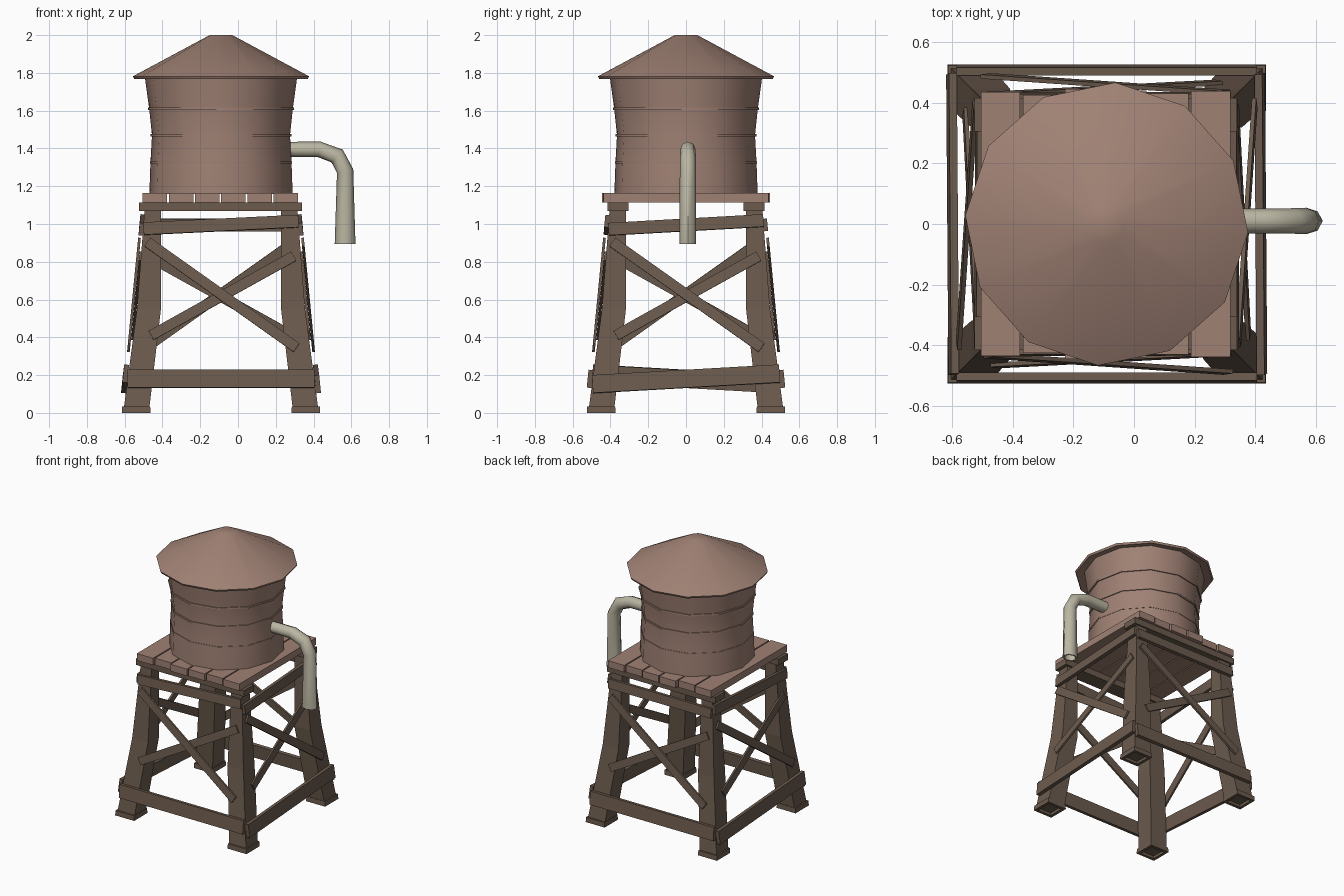
import bpy, bmesh, math
from mathutils import Vector, Matrix

cube = bpy.data.objects.get("Cube")
if cube:
    bpy.data.objects.remove(cube, do_unlink=True)

CX = -0.09  # tower axis


def material(name, rgb):
    m = bpy.data.materials.new(name)
    m.use_nodes = True
    m.diffuse_color = (*rgb, 1)
    m.node_tree.nodes["Principled BSDF"].inputs["Base Color"].default_value = (*rgb, 1)
    return m


CLAY = material("reddish_wood", (0.35, 0.22, 0.175))
DARK = material("dark_timber", (0.15, 0.105, 0.076))
PIPE = material("pale_pipe", (0.50, 0.47, 0.365))


def finish(name, bm, mat, smooth=None):
    bmesh.ops.recalc_face_normals(bm, faces=bm.faces)
    mesh = bpy.data.meshes.new(name)
    bm.to_mesh(mesh)
    bm.free()
    obj = bpy.data.objects.new(name, mesh)
    mesh.materials.append(mat)
    bpy.context.collection.objects.link(obj)
    if smooth:
        bpy.ops.object.select_all(action="DESELECT")
        obj.select_set(True)
        bpy.context.view_layer.objects.active = obj
        bpy.ops.object.shade_smooth_by_angle(angle=math.radians(smooth))
    return obj


def loft(name, rings, mat, smooth=None, caps=True):
    """Skin a list of equal-length point rings."""
    bm = bmesh.new()
    rows = [[bm.verts.new(p) for p in ring] for ring in rings]
    n = len(rows[0])
    for a, b in zip(rows, rows[1:]):
        for i in range(n):
            j = (i + 1) % n
            bm.faces.new((a[i], a[j], b[j], b[i]))
    if caps:
        bm.faces.new(rows[0])
        bm.faces.new(rows[-1])
    return finish(name, bm, mat, smooth)


def box(name, lo, hi, mat):
    ring = lambda z: [(lo[0], lo[1], z), (hi[0], lo[1], z), (hi[0], hi[1], z), (lo[0], hi[1], z)]
    return loft(name, [ring(lo[2]), ring(hi[2])], mat)


def lathe(name, profile, mat, turn=-3.5, sides=12):
    rings = []
    for r, z in profile:
        angles = [math.radians(turn + 360 * i / sides) for i in range(sides)]
        rings.append([(CX + r * math.cos(a), r * math.sin(a), z) for a in angles])
    return loft(name, rings, mat, 40)


# Legs and feet: square sections given as (height, inner, outer) from the axis
LEG = [(0.02, 0.38, 0.515), (0.55, 0.318, 0.445), (1.07, 0.318, 0.405)]
FOOT = [(0.02, 0.395, 0.505), (0, 0.395, 0.505), (0, 0.373, 0.525), (0.035, 0.375, 0.523)]


def corner_post(name, levels, sx, sy):
    rings = [[(CX + sx * u, sy * v, z) for u, v in ((a, a), (b, a), (b, b), (a, b))]
             for z, a, b in levels]
    loft(name, rings, DARK)


for sx, side in ((1, "left"), (-1, "right")):
    for sy, end in ((-1, "front"), (1, "back")):
        corner_post(f"leg_{end}_{side}", LEG, sx, sy)
        corner_post(f"foot_{end}_{side}", FOOT, sx, sy)


def leg_face(z):
    """Distance from the axis to the outer leg face at a height."""
    for (z0, _, a), (z1, _, b) in zip(LEG, LEG[1:]):
        if z <= z1:
            return a + (b - a) * (z - z0) / (z1 - z0)
    return LEG[-1][2]


def board(name, face, start, end, width, thick, gap):
    """Board on one tower face between (across, height) points."""
    p, q = (Vector((u, -leg_face(z) - gap, z)) for u, z in (start, end))
    along = (q - p).normalized()
    out = Vector((0, -1, 0.1))
    out = (out - along * out.dot(along)).normalized()
    up = along.cross(out)
    move = Matrix.Translation((CX, 0, 0)) @ Matrix.Rotation(face * math.pi / 2, 4, "Z")
    corners = [(-1, -1), (1, -1), (1, 1), (-1, 1)]
    loft(name, [[move @ (c + up * s * width / 2 + out * t * thick / 2) for s, t in corners]
                for c in (p, q)], DARK)


# Boards on each face: tilt of the lower rail, tilt of the upper rail
TILTS = [(0, 0.02), (0.028, 0.023), (0, 0), (0.028, -0.023)]
for f, (low, high) in enumerate(TILTS):
    side = ("front", "left", "back", "right")[f]
    board(f"lower_rail_{side}", f, (-0.495, 0.18 - low), (0.495, 0.18 + low), 0.095, 0.026, 0.014)
    board(f"upper_rail_{side}", f, (-0.41, 0.995 - high), (0.41, 0.995 + high), 0.066, 0.026, 0.008)
    board(f"falling_brace_{side}", f, (-0.39, 0.905), (0.40, 0.345), 0.055, 0.014, 0.016)
    board(f"rising_brace_{side}", f, (-0.37, 0.41), (0.385, 0.83), 0.055, 0.014, 0.003)

# Deck: two bearers and six planks
for sy, end in ((-1, "front"), (1, "back")):
    box(f"bearer_{end}", (-0.525, sy * 0.36 - 0.055, 1.07), (0.34, sy * 0.36 + 0.055, 1.115), DARK)
for i, reach in enumerate((0.435, 0.425, 0.445, 0.44, 0.43, 0.438)):
    x = -0.505 + i * 0.1385
    box(f"deck_plank_{i + 1}", (x, -reach, 1.115), (x + 0.13, reach, 1.165), CLAY)

# Tank, bands and roof
lathe("tank", [(0.38, 1.16), (0.374, 1.33), (0.366, 1.47), (0.381, 1.61), (0.405, 1.785)], CLAY)
for name, r, z in (("lower", 0.377, 1.325), ("middle", 0.373, 1.47), ("upper", 0.388, 1.61)):
    lathe(f"band_{name}", [(r, z - 0.006), (r, z + 0.006)], CLAY)
lathe("roof", [(0.06, 1.78), (0.40, 1.78), (0.46, 1.768), (0.467, 1.782), (0.06, 2.0)], CLAY)

# Spout: octagonal tube with an open lower end
PATH = [(0.22, 1.395), (0.43, 1.395), (0.525, 1.36), (0.567, 1.28), (0.567, 0.895)]
PATH = [Vector((x, 0, z)) for x, z in PATH]
rings = []
for i, p in enumerate(PATH):
    before = (p - PATH[max(i - 1, 0)]).normalized()
    after = (PATH[min(i + 1, len(PATH) - 1)] - p).normalized()
    tangent = (before + after).normalized()
    side = Vector((0, 1, 0))
    normal = tangent.cross(side)
    stretch = 1 / max(tangent.dot(after or before), 0.8)
    radius = 0.04 + 0.001 * i
    rings.append([p + Vector((0, 0.01, 0)) + side * radius * math.cos(a)
                  + normal * radius * stretch * math.sin(a)
                  for a in (math.pi * k / 4 for k in range(8))])
centre = PATH[-1] + Vector((0, 0.01, 0))
for lift in (0, 0.06):
    rings.append([centre + (v - centre) * 0.78 + Vector((0, 0, lift)) for v in rings[4]])
loft("spout", rings, PIPE, 50)
